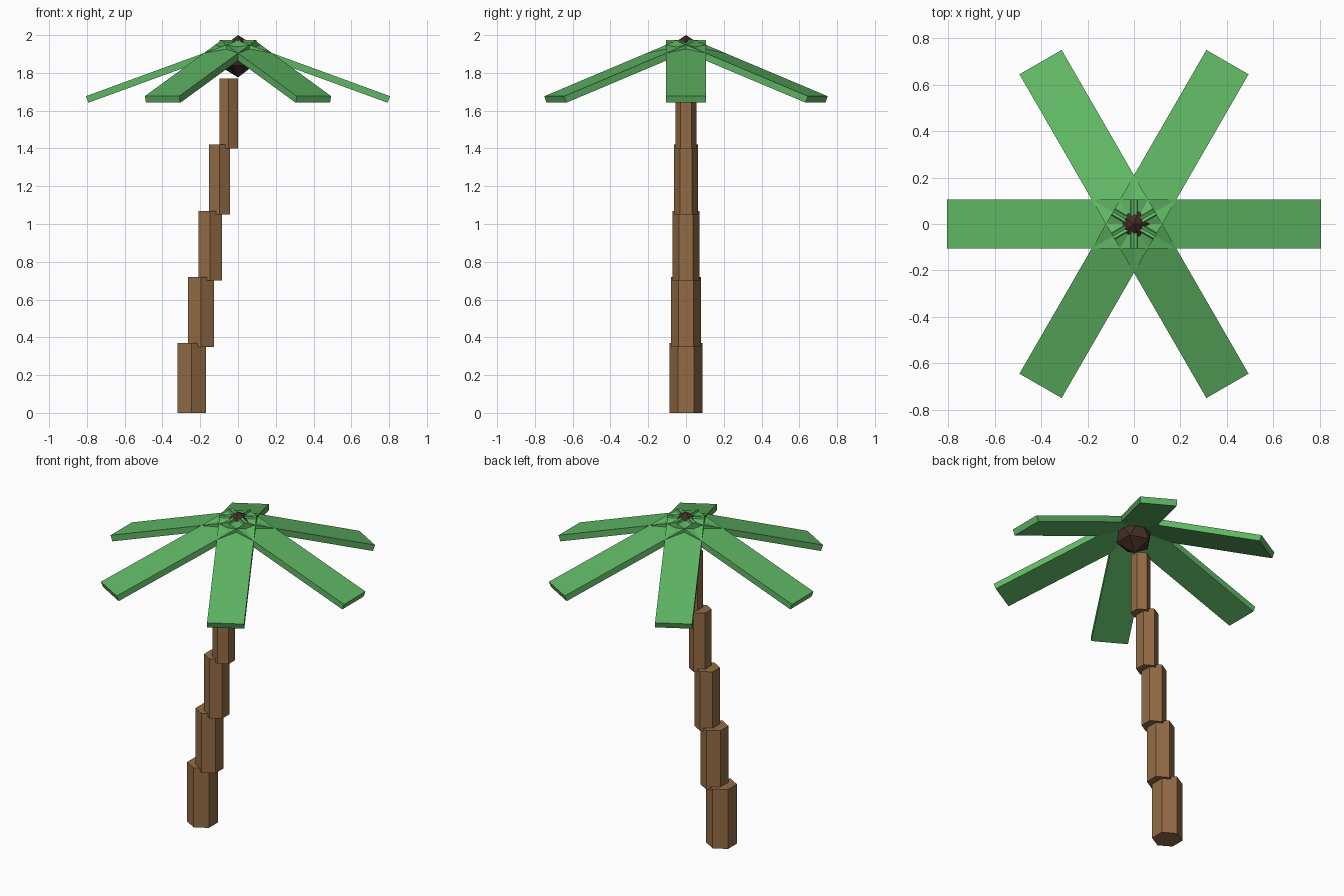
import bpy
import math

if "Cube" in bpy.data.objects:
    bpy.data.objects.remove(bpy.data.objects["Cube"])


def material(name, color):
    m = bpy.data.materials.new(name)
    m.diffuse_color = (*color, 1)
    m.use_nodes = True
    m.node_tree.nodes["Principled BSDF"].inputs["Base Color"].default_value = m.diffuse_color
    return m


bark = material("bark brown", (0.29, 0.148, 0.06))
leaf = material("leaf green", (0.115, 0.47, 0.128))
husk = material("coconut brown", (0.06, 0.028, 0.021))


def finish(name, mat):
    ob = bpy.context.object
    ob.name = name
    ob.data.materials.append(mat)
    return ob


# Leaning trunk of overlapping, narrowing six-sided segments
for i in range(5):
    bpy.ops.mesh.primitive_cylinder_add(
        vertices=6, radius=0.087 - 0.0077 * i, depth=0.37,
        location=(-0.245 + 0.049 * i, 0, 0.185 + 0.35 * i))
    finish(f"trunk_segment_{i + 1}", bark)

# Coconut core at the crown
bpy.ops.mesh.primitive_ico_sphere_add(subdivisions=1, radius=0.112,
                                      location=(0, 0, 1.888))
finish("coconut", husk)

# Six drooping fronds around the crown
DROOP, REACH = 0.35, 0.39
for i in range(6):
    a = i * math.pi / 3
    bpy.ops.mesh.primitive_cube_add(
        size=1, location=(REACH * math.cos(a), REACH * math.sin(a), 1.8085),
        rotation=(0, DROOP, a))
    frond = finish(f"frond_{i + 1}", leaf)
    frond.scale = (0.87, 0.21, 0.037)
